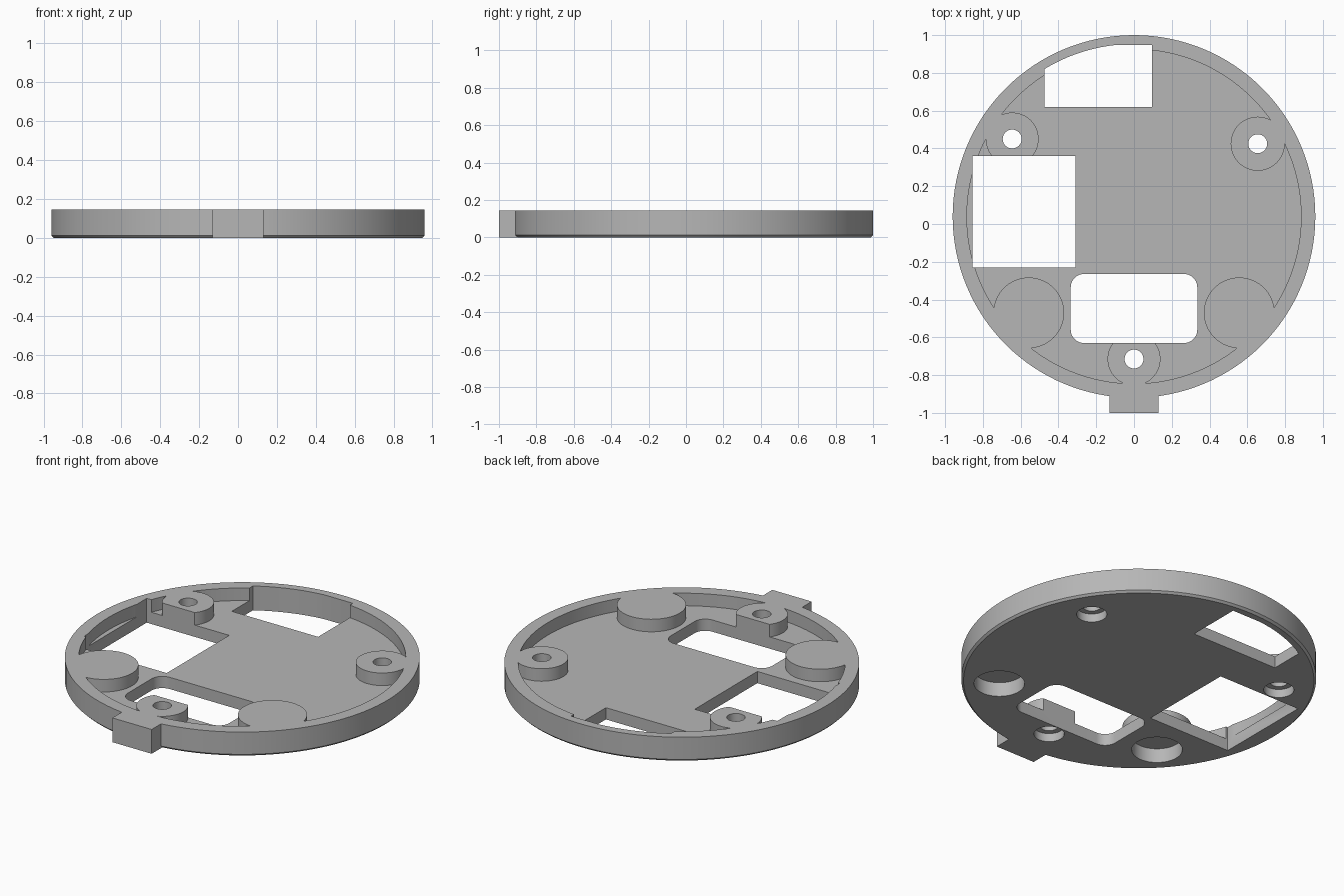
import bpy, bmesh, math

cube = bpy.data.objects.get("Cube")
if cube:
    bpy.data.objects.remove(cube, do_unlink=True)

grey = bpy.data.materials.new("plain grey")
grey.use_nodes = True
colour = (0.47, 0.47, 0.47, 1)
grey.diffuse_color = colour
grey.node_tree.nodes["Principled BSDF"].inputs["Base Color"].default_value = colour

CENTRE = (0, 0.04)
HEIGHT = 0.145
FLOOR = 0.07
ABOVE, BELOW = 0.3, -0.1


def prism(name, outline, z0, z1):
    """Extrude a closed xy outline between two heights."""
    bm = bmesh.new()
    face = bm.faces.new([bm.verts.new((x, y, z0)) for x, y in outline])
    top = bmesh.ops.extrude_face_region(bm, geom=[face])["geom"]
    for v in top:
        if isinstance(v, bmesh.types.BMVert):
            v.co.z = z1
    bmesh.ops.recalc_face_normals(bm, faces=bm.faces)
    mesh = bpy.data.meshes.new(name)
    bm.to_mesh(mesh)
    bm.free()
    mesh.materials.append(grey)
    obj = bpy.data.objects.new(name, mesh)
    bpy.context.collection.objects.link(obj)
    return obj


def arc(centre, r, start=0, sweep=2 * math.pi, n=64):
    steps = [start + sweep * i / n for i in range(n)]
    return [(centre[0] + r * math.cos(a), centre[1] + r * math.sin(a)) for a in steps]


def box(x0, x1, y0, y1):
    return [(x0, y0), (x1, y0), (x1, y1), (x0, y1)]


def rounded_box(x0, x1, y0, y1, r):
    corners = [(x1 - r, y1 - r), (x0 + r, y1 - r), (x0 + r, y0 + r), (x1 - r, y0 + r)]
    points = []
    for i, c in enumerate(corners):
        quarter = math.pi / 2
        points += arc(c, r, i * quarter, quarter, 10)
        points.append((c[0] + r * math.cos((i + 1) * quarter),
                       c[1] + r * math.sin((i + 1) * quarter)))
    return points


def combine(obj, tool, operation="DIFFERENCE"):
    """Apply a boolean and throw the tool away."""
    mod = obj.modifiers.new("cut", "BOOLEAN")
    mod.operation = operation
    mod.solver = "EXACT"
    mod.object = tool
    bpy.context.view_layer.objects.active = obj
    bpy.ops.object.modifier_apply(modifier=mod.name)
    bpy.data.objects.remove(tool, do_unlink=True)


# Disc with a small chamfer around its underside
plate = prism("base_plate", arc(CENTRE, 0.96, n=128), 0, HEIGHT)
bm = bmesh.new()
bm.from_mesh(plate.data)
lower = [e for e in bm.edges if all(v.co.z < 0.01 for v in e.verts)]
bmesh.ops.bevel(bm, geom=lower, offset=0.012, segments=1, affect="EDGES")
bm.to_mesh(plate.data)
bm.free()

# Front locating tab
combine(plate, prism("tab", box(-0.13, 0.13, -1, -0.88), 0, HEIGHT), "UNION")

# Recess inside the rim, leaving the bosses standing
screw_bosses = [((-0.645, 0.45), 0.14), ((0.655, 0.425), 0.143), ((0, -0.715), 0.14)]
magnet_bosses = [((side * 0.557, -0.47), 0.187) for side in (-1, 1)]
recess = prism("recess", arc(CENTRE, 0.885, n=128), FLOOR, ABOVE)
for centre, radius in screw_bosses + magnet_bosses:
    combine(recess, prism("boss", arc(centre, radius), BELOW, ABOVE + 0.1))
combine(plate, recess)

# Through holes with counterbores, and blind pockets under the large bosses
for centre, _ in screw_bosses:
    combine(plate, prism("screw_hole", arc(centre, 0.05, n=40), BELOW, ABOVE))
    combine(plate, prism("counterbore", arc(centre, 0.082, n=48), BELOW, 0.05))
for centre, _ in magnet_bosses:
    combine(plate, prism("pocket", arc(centre, 0.137), BELOW, 0.085))

# Rectangular, rounded and arc-topped openings
combine(plate, prism("side_opening", box(-0.855, -0.31, -0.23, 0.36), BELOW, ABOVE))
combine(plate, prism("front_opening",
                     rounded_box(-0.335, 0.335, -0.63, -0.265, 0.07), BELOW, ABOVE))
rear = prism("rear_opening", box(-0.475, 0.095, 0.62, 0.948), BELOW, ABOVE)
combine(rear, prism("rear_limit", arc(CENTRE, 0.913, n=128), BELOW - 0.1, ABOVE + 0.1),
        "INTERSECT")
combine(plate, rear)

# Smooth curved walls, sharp edges kept
bpy.ops.object.select_all(action="DESELECT")
plate.select_set(True)
bpy.context.view_layer.objects.active = plate
bpy.ops.object.shade_smooth_by_angle(angle=math.radians(30))
